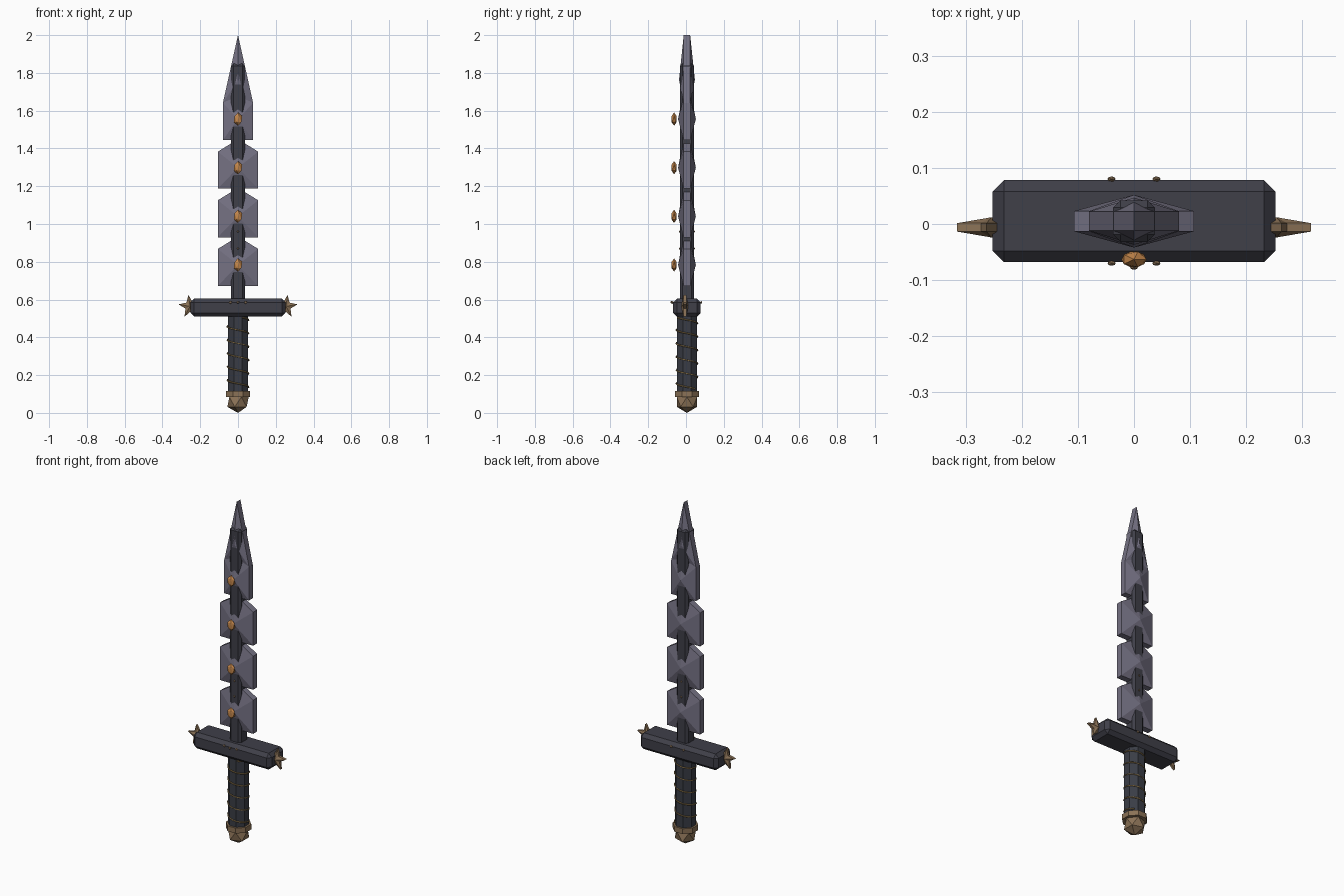
import bpy, bmesh, math
from mathutils import Matrix

if "Cube" in bpy.data.objects:
    bpy.data.objects.remove(bpy.data.objects["Cube"])

CY = 0.005  # depth centre of the sword body


def mat(name, rgb):
    m = bpy.data.materials.new(name)
    m.diffuse_color = (*rgb, 1)
    m.use_nodes = True
    m.node_tree.nodes["Principled BSDF"].inputs["Base Color"].default_value = m.diffuse_color
    return m


DARK = mat("dark slate", (0.050, 0.050, 0.066))
GRIP = mat("grip slate", (0.042, 0.046, 0.060))
STEEL = mat("grey steel", (0.175, 0.165, 0.225))
BRONZE = mat("bronze", (0.26, 0.17, 0.095))
BRASS = mat("brass wire", (0.27, 0.18, 0.07))
COPPER = mat("copper gem", (0.55, 0.24, 0.07))


def finish(bm, name, material):
    bmesh.ops.recalc_face_normals(bm, faces=bm.faces)
    me = bpy.data.meshes.new(name)
    bm.to_mesh(me)
    bm.free()
    ob = bpy.data.objects.new(name, me)
    bpy.context.collection.objects.link(ob)
    me.materials.append(material)
    return ob


def box(name, material, size, loc, bevel):
    bm = bmesh.new()
    bmesh.ops.create_cube(bm, size=1)
    bmesh.ops.scale(bm, vec=size, verts=bm.verts)
    bmesh.ops.bevel(bm, geom=bm.edges[:], offset=bevel, segments=1, affect='EDGES')
    bmesh.ops.translate(bm, vec=loc, verts=bm.verts)
    return finish(bm, name, material)


def prism(name, material, r, z0, z1, sides=8):
    bm = bmesh.new()
    bmesh.ops.create_cone(bm, cap_ends=True, segments=sides, radius1=r, radius2=r, depth=z1 - z0,
                          matrix=Matrix.Translation((0, CY, (z0 + z1) / 2))
                          @ Matrix.Rotation(math.pi / sides, 4, 'Z'))
    return finish(bm, name, material)


def gem(name, material, size, loc):
    bm = bmesh.new()
    bmesh.ops.create_icosphere(bm, subdivisions=1, radius=1)
    bmesh.ops.scale(bm, vec=size, verts=bm.verts)
    bmesh.ops.translate(bm, vec=loc, verts=bm.verts)
    return finish(bm, name, material)


def peaked_plate(name, material, outline, centre, edge, peak, y=CY):
    """Plate in the xz plane whose front and back rise to a central point."""
    bm = bmesh.new()
    n = len(outline)
    rings = []
    for s in (-1, 1):
        ring = [bm.verts.new((x, y + s * edge, z)) for x, z in outline]
        tip = bm.verts.new((centre[0], y + s * peak, centre[1]))
        for i in range(n):
            bm.faces.new((ring[i], ring[(i + 1) % n], tip))
        rings.append(ring)
    a, b = rings
    for i in range(n):
        j = (i + 1) % n
        bm.faces.new((a[i], a[j], b[j], b[i]))
    return finish(bm, name, material)


# Pommel, collar and grip
gem("pommel", BRONZE, (0.063, 0.063, 0.058), (0, CY, 0.058))
prism("pommel_collar", BRONZE, 0.069, 0.085, 0.116)
prism("grip", GRIP, 0.058, 0.10, 0.53)

# Wire wound around the grip
pitch, z_top, z_end = 0.071, 0.505, 0.125
curve = bpy.data.curves.new("grip_wire", 'CURVE')
curve.dimensions = '3D'
curve.bevel_depth = 0.004
curve.bevel_resolution = 0
curve.use_fill_caps = True
count = int((z_top - z_end) / pitch * 16)
spline = curve.splines.new('POLY')
spline.points.add(count)
for i, p in enumerate(spline.points):
    z = z_top - pitch * i / 16
    t = -math.pi / 2 + (0.439 - z) / pitch * 2 * math.pi
    p.co = (0.057 * math.cos(t), CY + 0.057 * math.sin(t), z, 1)
curve.materials.append(BRASS)
wire = bpy.data.objects.new("grip_wire", curve)
bpy.context.collection.objects.link(wire)

# Cross guard with a star at each end and small rivets
box("guard", DARK, (0.504, 0.146, 0.095), (0, CY, 0.5575), 0.02)
for side, label in ((-1, "left"), (1, "right")):
    star = []
    for i in range(10):
        a = math.radians(10 + 36 * i)
        r = 0.062 if i % 2 == 0 else 0.027
        star.append((side * (0.254 + r * math.cos(a)), 0.564 + r * math.sin(a)))
    peaked_plate(f"guard_star_{label}", BRONZE, star, (side * 0.254, 0.564), 0.0075, 0.018, -0.006)
for i, (x, y) in enumerate(((-0.04, -0.07), (0.04, -0.07), (0, -0.077), (-0.04, 0.08), (0.04, 0.08))):
    gem(f"guard_rivet_{i + 1}", BRONZE, (0.008, 0.005, 0.008), (x, y, 0.585))

# Blade spine
box("blade_core", DARK, (0.074, 0.074, 1.27), (0, CY, 1.215), 0.013)

# Four house-shaped blade plates, each with a gem floating in front
for i in range(4):
    z = 0.672 + 0.2575 * i
    w = 0.107 if i < 3 else 0.08
    outline = [(-w, z), (w, z), (w, z + 0.196), (0, z + 0.262), (-w, z + 0.196)]
    peaked_plate(f"blade_plate_{i + 1}", STEEL, outline, (0, z + 0.111), 0.018, 0.047)
    gem(f"blade_gem_{i + 1}", COPPER, (0.025, 0.016, 0.035), (0, -0.063, z + 0.111))

# Pointed blade tip
peaked_plate("blade_tip", STEEL, [(-0.08, 1.64), (0.08, 1.64), (0, 2.0)], (0, 1.763), 0.017, 0.042)

# Tiny studs on the spine
for z in (0.87, 0.96):
    for s in (-1, 1):
        gem("core_stud", BRONZE, (0.006, 0.005, 0.006), (0, CY + s * 0.038, z))
